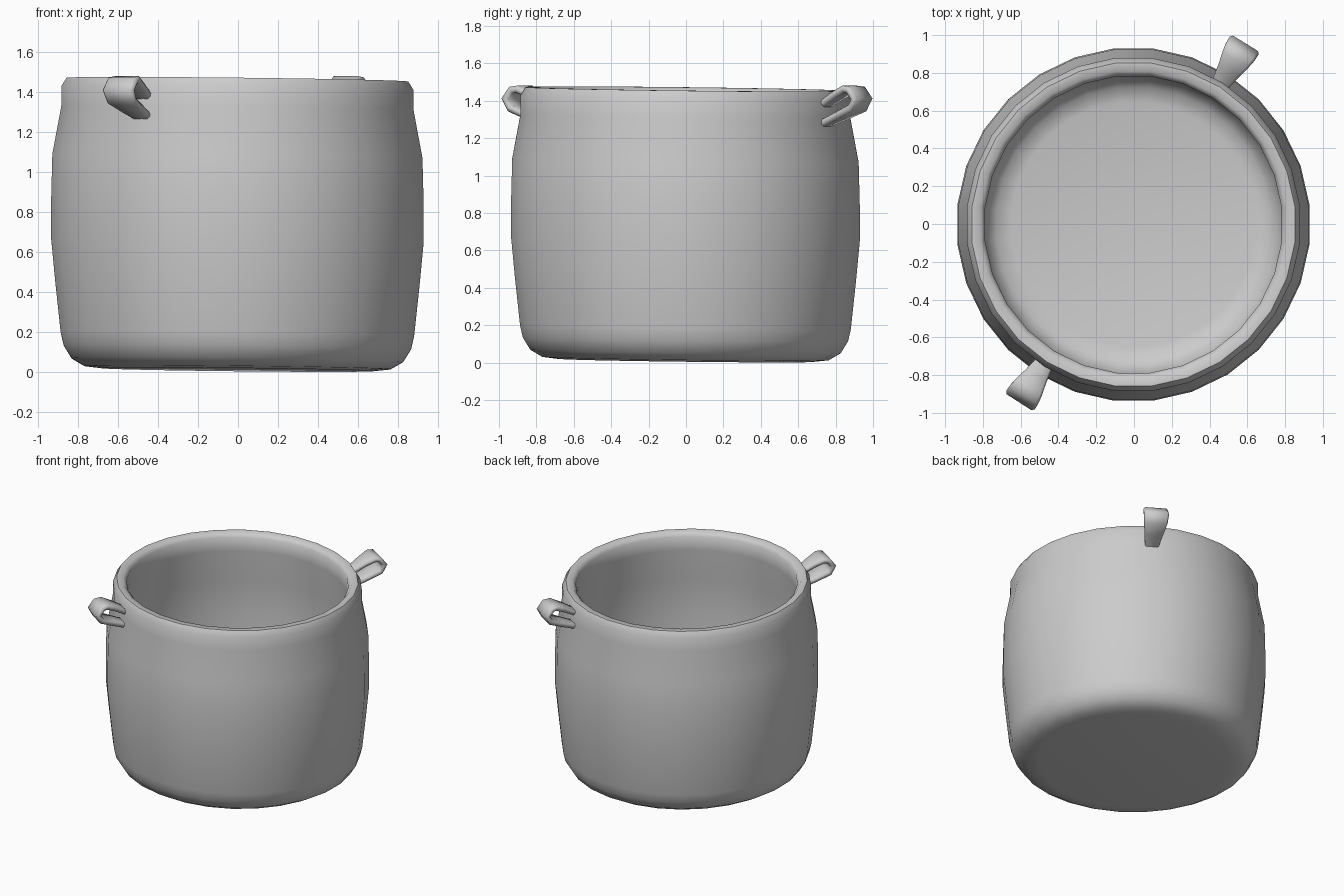
import bpy, bmesh, math
from mathutils import Vector, Matrix

if "Cube" in bpy.data.objects:
    bpy.data.objects.remove(bpy.data.objects["Cube"])

def finish(name, bm, angle):
    bmesh.ops.recalc_face_normals(bm, faces=bm.faces[:])
    me = bpy.data.meshes.new(name)
    bm.to_mesh(me)
    bm.free()
    ob = bpy.data.objects.new(name, me)
    bpy.context.collection.objects.link(ob)
    bpy.ops.object.select_all(action='DESELECT')
    ob.select_set(True)
    bpy.context.view_layer.objects.active = ob
    bpy.ops.object.shade_smooth_by_angle(angle=math.radians(angle))
    return ob

# pot body: 28-sided lathe, outside from base to rim, then down the inside
SIDES = 28
PROFILE = [(0.68, 0.012), (0.77, 0.022), (0.835, 0.06), (0.875, 0.125), (0.89, 0.19),
           (0.918, 0.45), (0.938, 0.66), (0.938, 0.85), (0.932, 1.08), (0.887, 1.32),
           (0.887, 1.42), (0.86, 1.463), (0.815, 1.463), (0.79, 1.435), (0.79, 1.33),
           (0.83, 1.08), (0.84, 0.80), (0.825, 0.50), (0.80, 0.26), (0.775, 0.18),
           (0.73, 0.125), (0.65, 0.105)]
bm = bmesh.new()
rings = []
for r, z in PROFILE:
    ring = []
    for i in range(SIDES):
        a = 2 * math.pi * (i + 0.5) / SIDES
        x, y = r * math.cos(a), r * math.sin(a)
        # the whole pot leans very slightly
        ring.append(bm.verts.new((x - 0.003, y - 0.003, z - 0.011 * x - 0.012 * y)))
    rings.append(ring)
for a, b in zip(rings, rings[1:]):
    for i in range(SIDES):
        j = (i + 1) % SIDES
        bm.faces.new((a[i], a[j], b[j], b[i]))
bm.faces.new(rings[0])
bm.faces.new(rings[-1])
finish("pot_body", bm, 50)

# strap handles: (radius, height, half width) along the bent strap
PATH = [(0.88, 1.385, 0.05), (0.96, 1.43, 0.065), (1.03, 1.462, 0.082), (1.065, 1.458, 0.088),
        (1.103, 1.41, 0.09), (1.075, 1.36, 0.085), (0.98, 1.32, 0.068), (0.88, 1.28, 0.05)]
THICK = 0.02

def handle(name, angle):
    bm = bmesh.new()
    pts = [Vector((s, z)) for s, z, w in PATH]
    loops = []
    for k, (s, z, w) in enumerate(PATH):
        t = (pts[min(k + 1, len(pts) - 1)] - pts[max(k - 1, 0)]).normalized()
        n = Vector((-t.y, t.x)) * THICK
        # flat section with eased edges
        section = [(1, w - 0.012), (0.3, w), (-0.3, w), (-1, w - 0.012),
                   (-1, -w + 0.012), (-0.3, -w), (0.3, -w), (1, -w + 0.012)]
        loops.append([bm.verts.new((s + n.x * o, y, z + n.y * o)) for o, y in section])
    for a, b in zip(loops, loops[1:]):
        for i in range(8):
            j = (i + 1) % 8
            bm.faces.new((a[i], a[j], b[j], b[i]))
    bm.faces.new(loops[0])
    bm.faces.new(loops[-1])
    bmesh.ops.transform(bm, matrix=Matrix.Rotation(math.radians(angle), 4, 'Z'), verts=bm.verts[:])
    return finish(name, bm, 50)

handle("handle_back", 58.4).location.x = 0.002
handle("handle_front", 237.2)
